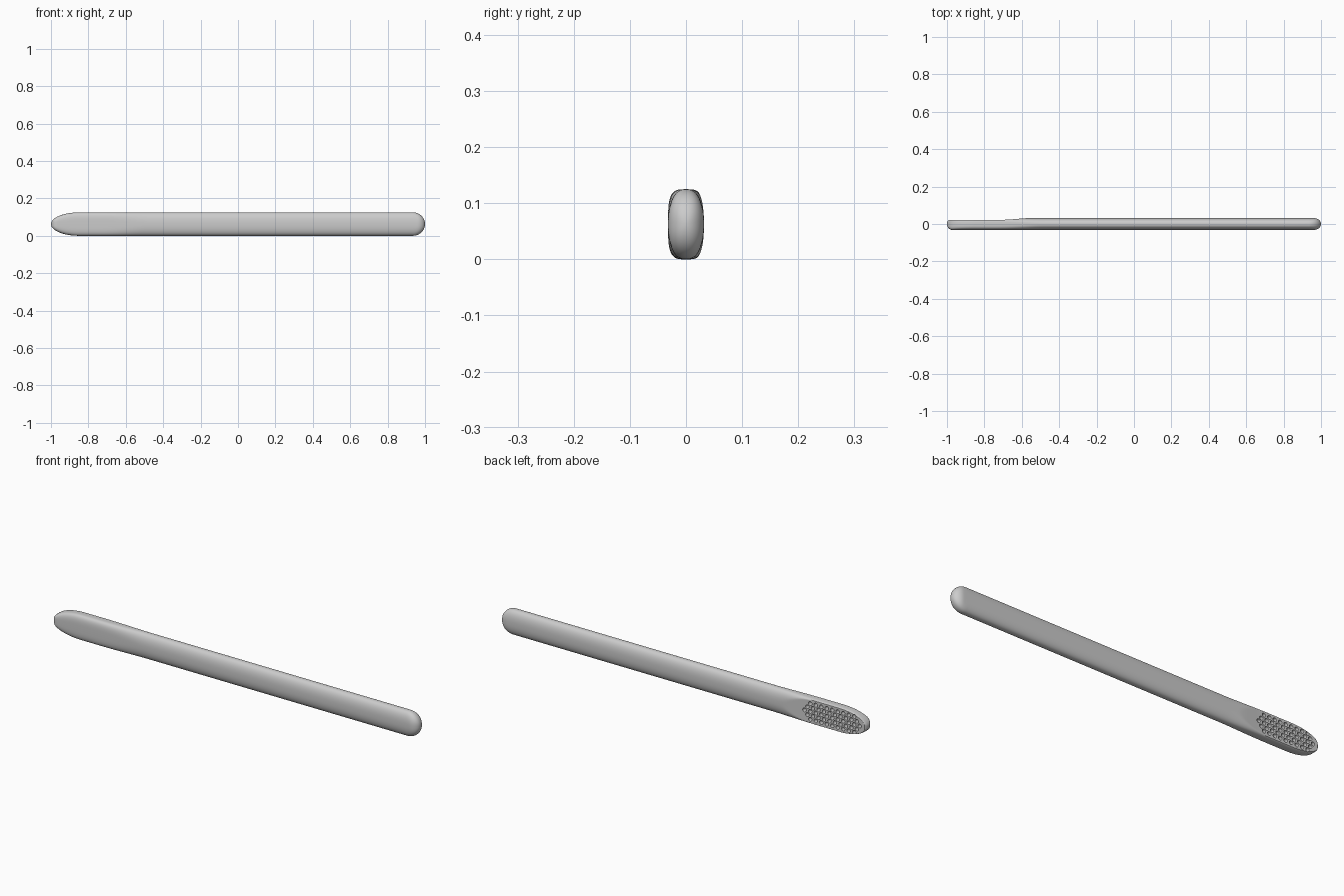
import bpy, bmesh, math
from mathutils import Matrix

if "Cube" in bpy.data.objects:
    bpy.data.objects.remove(bpy.data.objects["Cube"])

H, T = 0.0625, 0.032      # half height, half thickness
N = 72                    # points around each section


def smooth(a, b, x):
    t = min(max((x - a) / (b - a), 0), 1)
    return t * t * (3 - 2 * t)


def dome(d, r):
    # 0 at the tip, 1 once d reaches r
    return math.sqrt(max(1 - (1 - min(d / r, 1)) ** 2, 0))


def section(x):
    left, right = x + 1, 1 - x
    h = H * dome(left, 0.15) * dome(right, 0.065)
    t = T * dome(left, 0.03) * dome(right, 0.04)
    head = 1 - smooth(-0.74, -0.48, x)
    e = 2 / (2.35 + 1.3 * head)              # squarer section at the head
    cut = 0.0325 - 0.0105 * (1 - smooth(-0.72, -0.53, x))
    pts = []
    for i in range(N):
        a = 2 * math.pi * i / N
        c, s = math.cos(a), math.sin(a)
        y = math.copysign(abs(c) ** e, c) * t
        z = math.copysign(abs(s) ** e, s) * h
        pts.append((x, min(y, cut), H + z))  # flat brush face on the back
    return pts


def make_object(name, bm):
    bmesh.ops.recalc_face_normals(bm, faces=bm.faces)
    me = bpy.data.meshes.new(name)
    bm.to_mesh(me)
    bm.free()
    ob = bpy.data.objects.new(name, me)
    bpy.context.collection.objects.link(ob)
    return ob


# handle: lofted sections with rounded tips
xs = [-1 + 0.15 * (1 - math.cos(math.pi / 2 * i / 18)) for i in range(1, 19)]
xs += [-0.85 + 0.4 * i / 28 for i in range(1, 29)]
xs += [-0.45 + 1.385 * i / 12 for i in range(1, 13)]
xs += [0.935 + 0.065 * math.sin(math.pi / 2 * i / 14) for i in range(1, 14)]
bm = bmesh.new()
rings = [[bm.verts.new(p) for p in section(x)] for x in xs]
for a, b in zip(rings, rings[1:]):
    for i in range(N):
        j = (i + 1) % N
        bm.faces.new((a[i], a[j], b[j], b[i]))
for ring, x in ((rings[0], -1), (rings[-1], 1)):
    tip = bm.verts.new((x, 0, H))
    for i in range(N):
        bm.faces.new((ring[i], ring[(i + 1) % N], tip))
handle = make_object("brush_handle", bm)

# bristle holes: staggered rows drilled into the flat face
bm = bmesh.new()
rows = {0: (-0.965, 11), 1: (-0.95, 10), 2: (-0.935, 9)}
for row in range(-2, 3):
    start, count = rows[abs(row)]
    for k in range(count):
        m = Matrix.Translation((start + 0.03 * k, 0.022, H + 0.0195 * row)) @ Matrix.Rotation(math.pi / 2, 4, 'X')
        bmesh.ops.create_cone(bm, cap_ends=True, segments=16, radius1=0.0095,
                              radius2=0.0095, depth=0.05, matrix=m)
holes = make_object("bristle_hole_cutter", bm)
holes.hide_render = True
holes.hide_viewport = True
mod = handle.modifiers.new("holes", 'BOOLEAN')
mod.operation = 'DIFFERENCE'
mod.solver = 'EXACT'
mod.object = holes

bpy.context.view_layer.objects.active = handle
handle.select_set(True)
bpy.ops.object.modifier_apply(modifier=mod.name)
bpy.data.objects.remove(holes)
bpy.ops.object.shade_smooth_by_angle(angle=math.radians(30))
